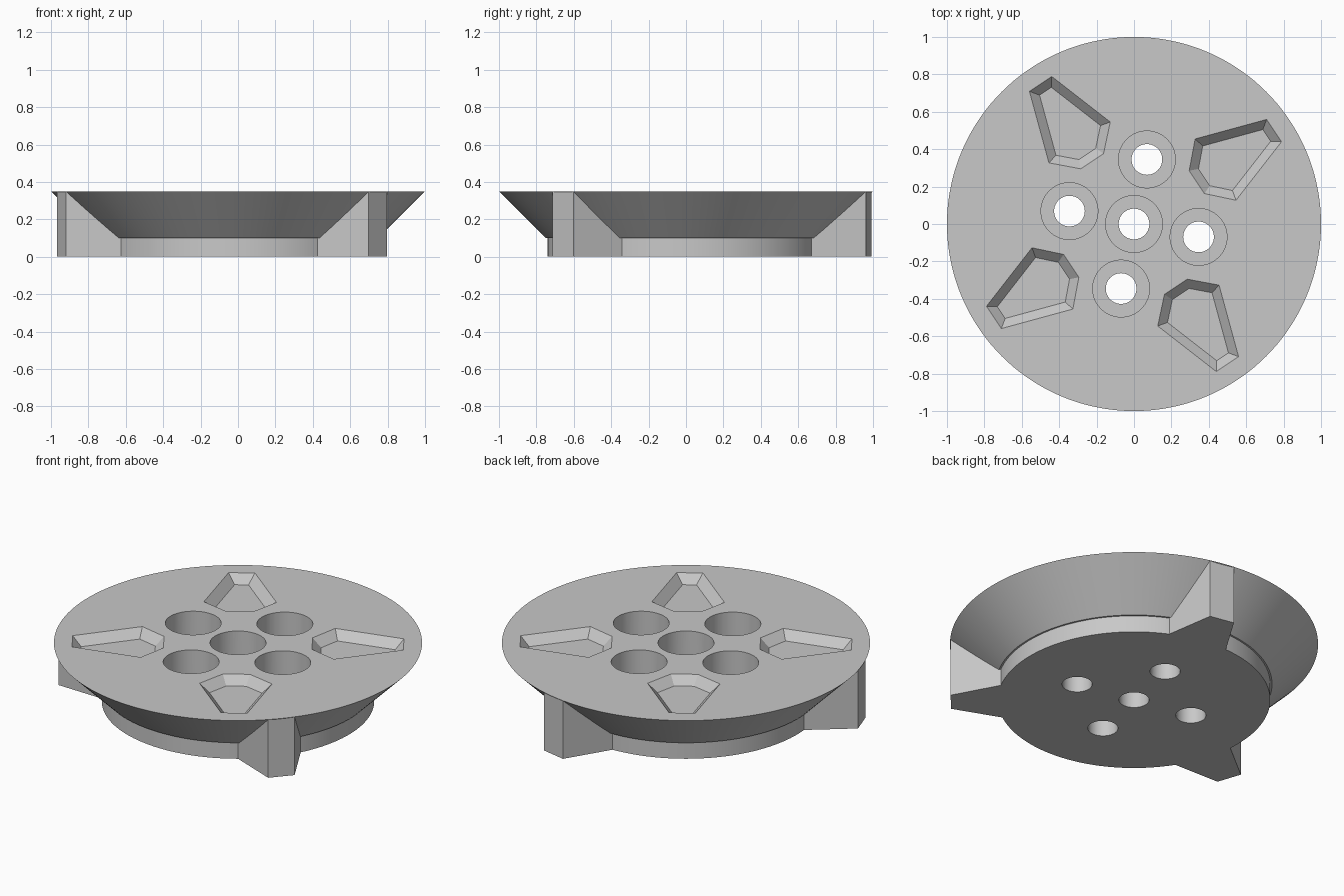
import bpy, bmesh
from math import radians, cos, sin, tau
from mathutils import Vector, Matrix

cube = bpy.data.objects.get("Cube")
if cube:
    bpy.data.objects.remove(cube, do_unlink=True)

TOP = 0.35        # height of the plate
CLOCK = 78.7      # direction of the first lug and first bolt hole, degrees

grey = bpy.data.materials.new("plain grey")
grey.use_nodes = True
grey.diffuse_color = (0.58, 0.58, 0.58, 1)
grey.node_tree.nodes["Principled BSDF"].inputs["Base Color"].default_value = grey.diffuse_color


def polar(r, degrees, z=0.0):
    a = radians(degrees)
    return Vector((r * cos(a), r * sin(a), z))


def lathe(bm, profile, steps, centre=(0, 0, 0)):
    """Turn a profile of (radius, height) points into a closed solid."""
    verts = [bm.verts.new((r, 0, z)) for r, z in profile]
    edges = [bm.edges.new(pair) for pair in zip(verts, verts[1:])]
    made = bmesh.ops.spin(bm, geom=verts + edges, axis=(0, 0, 1), cent=(0, 0, 0),
                          angle=tau, steps=steps, use_duplicate=False)
    new = {v for f in bm.faces for v in f.verts if not f.tag} | set(verts)
    bmesh.ops.remove_doubles(bm, verts=list(new), dist=1e-4)
    fresh = [f for f in bm.faces if not f.tag]
    bmesh.ops.translate(bm, verts=list({v for f in fresh for v in f.verts}), vec=centre)
    for f in fresh:
        f.tag = True


def prism(bm, points, height):
    """Extrude a flat outline upward; return its lower face."""
    base = bm.faces.new([bm.verts.new(p) for p in points])
    top = bmesh.ops.extrude_face_region(bm, geom=[base], use_keep_orig=True)
    verts = [g for g in top["geom"] if isinstance(g, bmesh.types.BMVert)]
    bmesh.ops.translate(bm, verts=verts, vec=(0, 0, height))
    bmesh.ops.recalc_face_normals(bm, faces=bm.faces)
    return base


def finish(name, bm):
    bmesh.ops.recalc_face_normals(bm, faces=bm.faces)
    mesh = bpy.data.meshes.new(name)
    bm.to_mesh(mesh)
    bm.free()
    mesh.materials.append(grey)
    obj = bpy.data.objects.new(name, mesh)
    bpy.context.collection.objects.link(obj)
    return obj


# Flared plate standing on a short hub
bm = bmesh.new()
lathe(bm, [(0, 0), (0.74, 0), (0.74, 0.1), (0.75, 0.1), (1, TOP), (0, TOP)], 144)
plate = finish("flared_plate", bm)

# Three tapered lugs around the hub
bm = bmesh.new()
for k in range(3):
    mid = CLOCK + 120 * k
    outline = [polar(r, mid + a) for r, a in
               ((0.6, -14), (0.74, -13.7), (0.998, -4.25),
                (0.998, 4.25), (0.74, 13.7), (0.6, 14))]
    prism(bm, outline, TOP - 0.001)
lugs = finish("lugs", bm)

# Counterbored holes: one central and four around it
bm = bmesh.new()
bore = [(0, -0.1), (0.082, -0.1), (0.082, 0.1), (0.152, 0.1), (0.152, TOP + 0.1), (0, TOP + 0.1)]
for centre in [Vector()] + [polar(0.352, CLOCK + 90 * k) for k in range(4)]:
    lathe(bm, bore, 64, centre)
holes = finish("hole_cutter", bm)

# Four six-sided pockets with sloping walls
bm = bmesh.new()
for k in range(4):
    mid = CLOCK + 45 + 90 * k
    half = [(0.41, 10.3), (0.56, 20.6), (0.903, 4.55)]
    outline = [polar(r, mid + a, TOP) for r, a in half]
    outline += [polar(r, mid - a, TOP) for r, a in reversed(half)]
    floor = prism(bm, outline, 0.1)
    bmesh.ops.inset_region(bm, faces=[floor], thickness=0.047, use_even_offset=True)
    bmesh.ops.translate(bm, verts=floor.verts, vec=(0, 0, -0.05))
pockets = finish("pocket_cutter", bm)

# Combine the solids, then drop the helpers
bpy.ops.object.select_all(action='DESELECT')
bpy.context.view_layer.objects.active = plate
plate.select_set(True)
for helper, operation in ((lugs, 'UNION'), (holes, 'DIFFERENCE'), (pockets, 'DIFFERENCE')):
    mod = plate.modifiers.new(helper.name, 'BOOLEAN')
    mod.operation = operation
    mod.solver = 'EXACT'
    mod.object = helper
    bpy.ops.object.modifier_apply(modifier=mod.name)
    bpy.data.objects.remove(helper, do_unlink=True)
bpy.ops.object.shade_smooth_by_angle(angle=radians(25))
